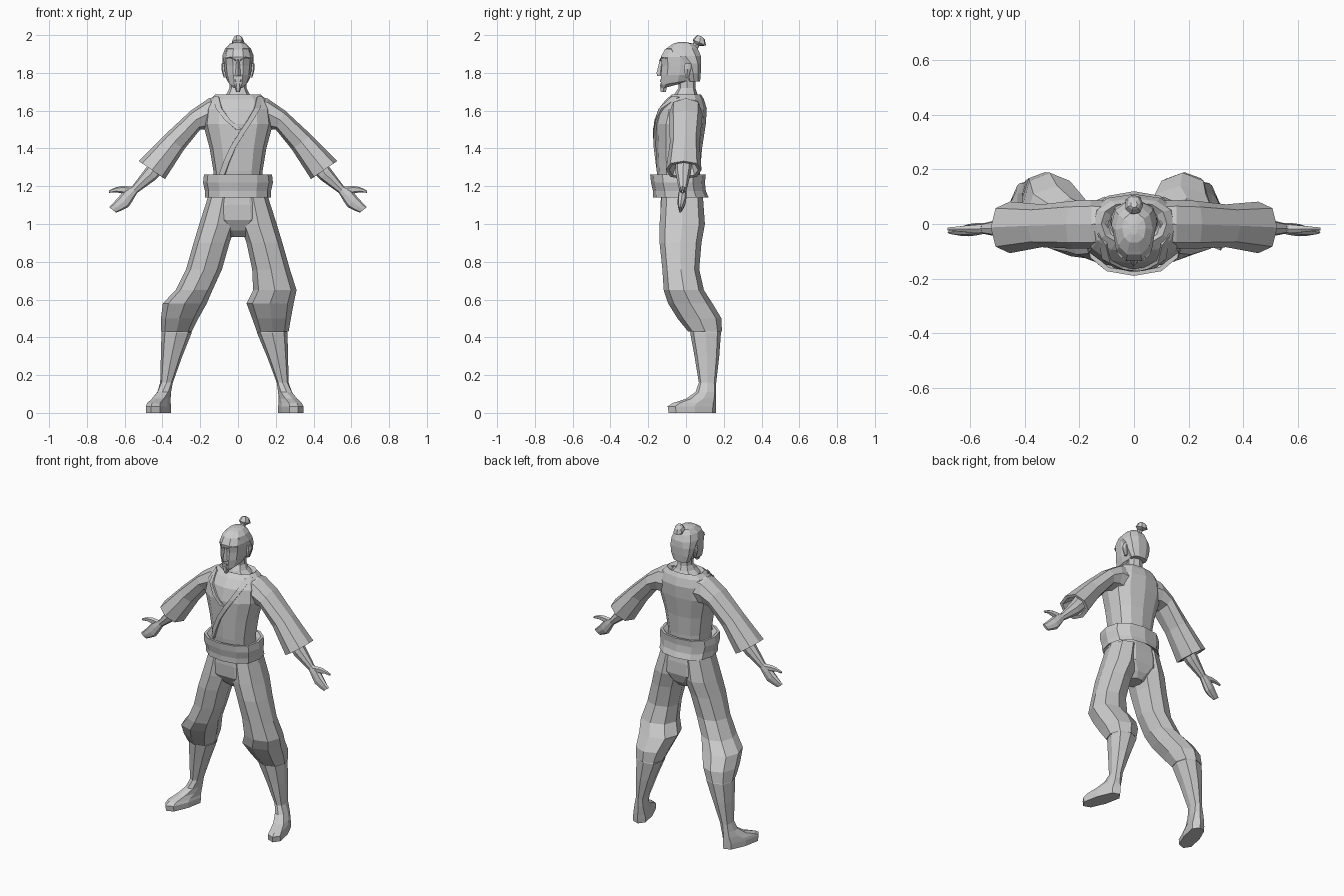
import bpy, bmesh, math
from mathutils import Vector
from mathutils.bvhtree import BVHTree

grey = bpy.data.materials.new("plain_grey")
grey.diffuse_color = (0.6, 0.6, 0.6, 1)


def finish(name, bm):
    bmesh.ops.recalc_face_normals(bm, faces=bm.faces)
    me = bpy.data.meshes.new(name)
    bm.to_mesh(me)
    bm.free()
    me.materials.append(grey)
    ob = bpy.data.objects.new(name, me)
    bpy.context.collection.objects.link(ob)
    return ob


def ring(x0, z0, x1, z1, y0, y1, tilt=0):
    """Section given by two end points in xz and a depth range in y."""
    return (Vector(((x0 + x1) / 2, (y0 + y1) / 2, (z0 + z1) / 2)),
            Vector(((x1 - x0) / 2, 0, (z1 - z0) / 2)),
            Vector((0, (y1 - y0) / 2, tilt)))


def level(z, x0, x1, y0, y1, tilt=0):
    return ring(x0, z, x1, z, y0, y1, tilt)


def loft(name, rings, n=8, power=0.85, side=1):
    """Skin a closed tube over sections; power below 1 makes them boxier."""
    bm = bmesh.new()
    rows = []
    for c, u, v in rings:
        row = []
        for i in range(n):
            a = 2 * math.pi * i / n
            ca, sa = math.cos(a), math.sin(a)
            p = c + u * math.copysign(abs(ca) ** power, ca) + v * math.copysign(abs(sa) ** power, sa)
            row.append(bm.verts.new((p.x * side, p.y, p.z)))
        rows.append(row)
    for a, b in zip(rows, rows[1:]):
        for i in range(n):
            j = (i + 1) % n
            bm.faces.new((a[i], a[j], b[j], b[i]))
    bm.faces.new(rows[0])
    bm.faces.new(rows[-1])
    return finish(name, bm)


def sym(z, w, y0, y1, tilt=0):
    return level(z, -w, w, y0, y1, tilt)


# Jacket body
torso = loft("jacket_body", [
    sym(1.15, .125, -.14, .07), sym(1.28, .13, -.155, .075), sym(1.40, .15, -.16, .085),
    sym(1.53, .185, -.165, .105), sym(1.61, .175, -.145, .11), sym(1.66, .15, -.105, .095),
    sym(1.685, .12, -.075, .08), sym(1.665, .095, -.065, .06)], 12)

# Crossed lapels laid on the chest
bm = bmesh.new()
bm.from_mesh(torso.data)
tree = BVHTree.FromBMesh(bm)
bm.free()


def lapel(name, path, width):
    bm = bmesh.new()
    prev = None
    for x, z in path:
        pair = []
        for dx in (0, width):
            hit = tree.ray_cast(Vector((x + dx, -1, z)), Vector((0, 1, 0)))[0]
            pair.append(bm.verts.new((x + dx, (hit.y if hit else -.1) - .007, z)))
        if prev:
            bm.faces.new((prev[0], prev[1], pair[1], pair[0]))
        prev = pair
    ob = finish(name, bm)
    m = ob.modifiers.new("thickness", 'SOLIDIFY')
    m.thickness, m.offset = .012, 0


lapel("lapel_over", [(.10, 1.67), (.085, 1.61), (.05, 1.55), (.01, 1.49), (-.04, 1.41),
                     (-.075, 1.33), (-.10, 1.26)], .03)
lapel("lapel_under", [(-.13, 1.67), (-.115, 1.61), (-.07, 1.55), (-.01, 1.50)], .03)

# Belt with an open rim
loft("belt", [sym(1.17, .135, -.145, .08), sym(1.14, .175, -.175, .12), sym(1.175, .175, -.175, .105),
              sym(1.22, .185, -.185, .10), sym(1.262, .18, -.19, .105), sym(1.262, .165, -.175, .09),
              sym(1.23, .13, -.155, .075)], 12)

# Neck and head
loft("neck", [sym(1.655, .105, -.07, .075), sym(1.69, .06, -.06, .06), sym(1.72, .045, -.04, .05),
              sym(1.80, .045, -.04, .05)], 8)
loft("head", [sym(1.728, .026, -.13, -.04, .012), sym(1.75, .052, -.137, .045, .015),
              sym(1.79, .068, -.137, .068), sym(1.84, .074, -.132, .073),
              sym(1.885, .077, -.138, .075), sym(1.925, .066, -.115, .06),
              sym(1.95, .042, -.075, .035), sym(1.958, .012, -.04, 0)], 10)
loft("hair", [sym(1.755, .055, .01, .076), sym(1.80, .075, -.005, .08), sym(1.85, .083, -.03, .083),
              sym(1.89, .083, -.09, .082), sym(1.928, .069, -.11, .066),
              sym(1.955, .043, -.07, .04), sym(1.963, .012, -.04, 0)], 10)
loft("nose", [sym(1.783, .018, -.153, -.115), sym(1.80, .014, -.156, -.115),
              sym(1.87, .007, -.139, -.115)], 4, 1)
loft("mouth", [sym(1.752, .02, -.14, -.1), sym(1.766, .024, -.141, -.1)], 6)
loft("chin_beard", [sym(1.70, .01, -.135, -.105), sym(1.72, .017, -.139, -.1),
                    sym(1.745, .015, -.139, -.1)], 6)
for s, tag in ((-1, "right"), (1, "left")):
    loft("brow_" + tag, [ring(.012, 1.862, .012, 1.872, -.142, -.12),
                         ring(.042, 1.878, .042, 1.89, -.13, -.10),
                         ring(.062, 1.875, .062, 1.88, -.108, -.08)], 4, 1, s)
    loft("ear_" + tag, [level(1.775, .06, .076, -.005, .015), level(1.82, .065, .088, -.012, .028),
                        level(1.85, .065, .086, -.008, .028)], 6, side=s)

# Topknot leaning backwards
loft("topknot", [sym(1.93, .014, .025, .06, -.01), sym(1.952, .016, .04, .07, -.01),
                 sym(1.96, .034, .035, .107, -.016), sym(1.985, .024, .052, .10, -.01),
                 sym(1.996, .012, .06, .085, -.004)], 7)

# Sleeves, forearms and hands
for s, tag in ((-1, "right"), (1, "left")):
    loft("sleeve_" + tag, [
        ring(.09, 1.49, .095, 1.675, -.085, .085), ring(.165, 1.50, .155, 1.665, -.09, .088),
        ring(.20, 1.50, .25, 1.60, -.09, .085), ring(.285, 1.395, .39, 1.47, -.085, .072),
        ring(.386, 1.238, .525, 1.333, -.107, .082), ring(.405, 1.25, .508, 1.323, -.09, .065),
        ring(.38, 1.32, .43, 1.37, -.06, .04)], 8, side=s)
    loft("forearm_" + tag, [
        ring(.36, 1.31, .43, 1.385, -.055, .035), ring(.435, 1.235, .485, 1.30, -.055, .025),
        ring(.54, 1.16, .562, 1.197, -.036, .003)], 8, side=s)
    loft("hand_" + tag, [
        ring(.535, 1.162, .562, 1.20, -.036, .003), ring(.56, 1.12, .60, 1.18, -.042, .003),
        ring(.58, 1.09, .63, 1.145, -.045, 0), ring(.615, 1.072, .66, 1.112, -.043, -.012),
        ring(.645, 1.06, .683, 1.09, -.038, -.022)], 8, side=s)
    loft("thumb_" + tag, [
        ring(.565, 1.155, .565, 1.198, -.035, 0), ring(.615, 1.162, .61, 1.202, -.032, -.004),
        ring(.645, 1.168, .645, 1.195, -.028, -.008), ring(.682, 1.165, .683, 1.178, -.024, -.012)],
        6, side=s)

# Trousers: seat, then two legs in different poses
loft("trouser_seat", [sym(1.18, .15, -.135, .085), sym(1.10, .172, -.14, .098),
                      sym(1.02, .18, -.135, .10), sym(.965, .09, -.10, .08),
                      sym(.93, .045, -.06, .05)], 10)
depth = [(1.14, -.13, .09), (1.0, -.14, .10), (.90, -.14, .082), (.76, -.125, .07),
         (.65, -.118, .095), (.58, -.095, .14), (.50, -.045, .188), (.43, .012, .19)]
widths = {
    "left": [(.0, .16), (.01, .205), (.045, .235), (.075, .275), (.08, .31), (.045, .295),
             (.075, .28), (.10, .268)],
    "right": [(-.16, 0), (-.205, -.01), (-.235, -.045), (-.275, -.085), (-.33, -.135),
              (-.398, -.165), (-.408, -.21), (-.408, -.245)]}
for tag, spans in widths.items():
    rings = [level(z, a, b, y0, y1) for (z, y0, y1), (a, b) in zip(depth, spans)]
    a, b = spans[-1]
    rings.append(level(.45, a + .02, b - .02, .035, .165))
    loft("trouser_leg_" + tag, rings, 8)


# Boots: sole follows a heel-to-toe line turned outwards
def sole(z, heel, toe, w):
    h, t = Vector((*heel, z)), Vector((*toe, z))
    v = (h - t) / 2
    return (h + t) / 2, Vector((v.y, -v.x, 0)).normalized() * w, v


for s, tag, top, ankle, hx, tx in ((1, "left", (.10, .262), (.205, .268), .24, .318),
                                   (-1, "right", (.245, .405), (.345, .412), .382, .46)):
    loft("boot_" + tag, [
        sole(0, (hx, .158), (tx, -.092), .05), sole(.035, (hx, .16), (tx, -.097), .05),
        sole(.052, (hx, .16), (tx - .005, -.07), .046), sole(.075, (hx, .158), (tx - .03, 0), .042),
        sole(.11, (hx, .158), (tx - .06, .05), .037), level(.16, *ankle, .068, .16),
        level(.30, (top[0] + ankle[0]) / 2, (top[1] + ankle[1]) / 2, .045, .176),
        level(.425, *top, .022, .185), level(.47, top[0] + .02, top[1] - .02, .035, .165)],
        8, .75, s)
